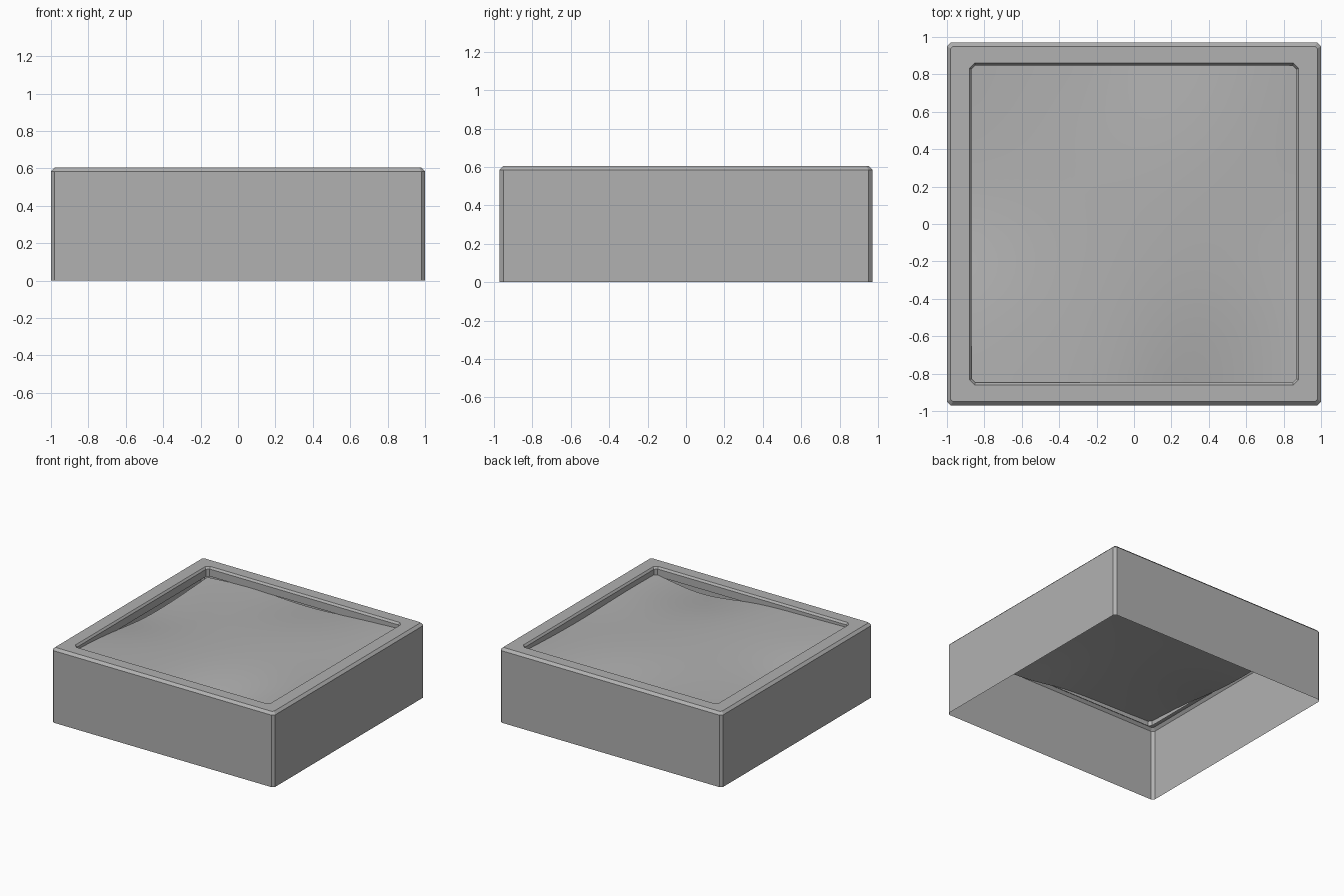
import bpy, bmesh

if "Cube" in bpy.data.objects:
    bpy.data.objects.remove(bpy.data.objects["Cube"])

HX, HY, TOP = 1.0, 0.97, 0.605      # outer half sizes and height
IX, IY = 0.88, 0.86                 # opening half sizes
C = 0.02                            # chamfer width

grey = bpy.data.materials.new("dark_grey")
grey.diffuse_color = (0.44, 0.44, 0.44, 1)
grey.use_nodes = True
grey.node_tree.nodes["Principled BSDF"].inputs["Base Color"].default_value = grey.diffuse_color


def ring(bm, hx, hy, c, z):
    """Rectangle with cut corners."""
    pts = [(hx, hy - c), (hx - c, hy), (c - hx, hy), (-hx, hy - c),
           (-hx, c - hy), (c - hx, -hy), (hx - c, -hy), (hx, c - hy)]
    return [bm.verts.new((x, y, z)) for x, y in pts]


def finish(bm, name):
    me = bpy.data.meshes.new(name)
    bm.to_mesh(me)
    bm.free()
    me.materials.append(grey)
    ob = bpy.data.objects.new(name, me)
    bpy.context.collection.objects.link(ob)
    return ob


# Planter shell: outer walls, chamfered rim, short inner lip, open bottom
bm = bmesh.new()
loops = [
    ring(bm, HX, HY, C, 0),
    ring(bm, HX, HY, C, TOP - C),
    ring(bm, HX - C, HY - C, C * 0.6, TOP),
    ring(bm, IX, IY, C * 1.4, TOP),
    ring(bm, IX - C * 0.6, IY - C * 0.6, C, TOP - C * 0.8),
    ring(bm, IX - C * 0.6, IY - C * 0.6, C, TOP - 0.075),
]
for lo, hi in zip(loops, loops[1:]):
    for i in range(8):
        j = (i + 1) % 8
        bm.faces.new((lo[i], lo[j], hi[j], hi[i]))
finish(bm, "planter_box")

# Soil: uneven sheet filling the opening (rows run front to back)
heights = [
    [.570, .560, .555, .465, .545],
    [.550, .550, .560, .535, .550],
    [.485, .540, .560, .550, .535],
    [.490, .540, .550, .555, .540],
    [.515, .545, .505, .540, .560],
]
bm = bmesh.new()
grid = [[bm.verts.new(((c / 2 - 1) * (IX - 0.008), (r / 2 - 1) * (IY - 0.008), z))
         for c, z in enumerate(row)] for r, row in enumerate(heights)]
for r in range(4):
    for c in range(4):
        bm.faces.new((grid[r][c], grid[r][c + 1], grid[r + 1][c + 1], grid[r + 1][c]))
for f in bm.faces:
    f.smooth = True
soil = finish(bm, "soil")
sub = soil.modifiers.new("smooth", 'SUBSURF')
sub.levels = sub.render_levels = 3
sub.boundary_smooth = 'PRESERVE_CORNERS'
